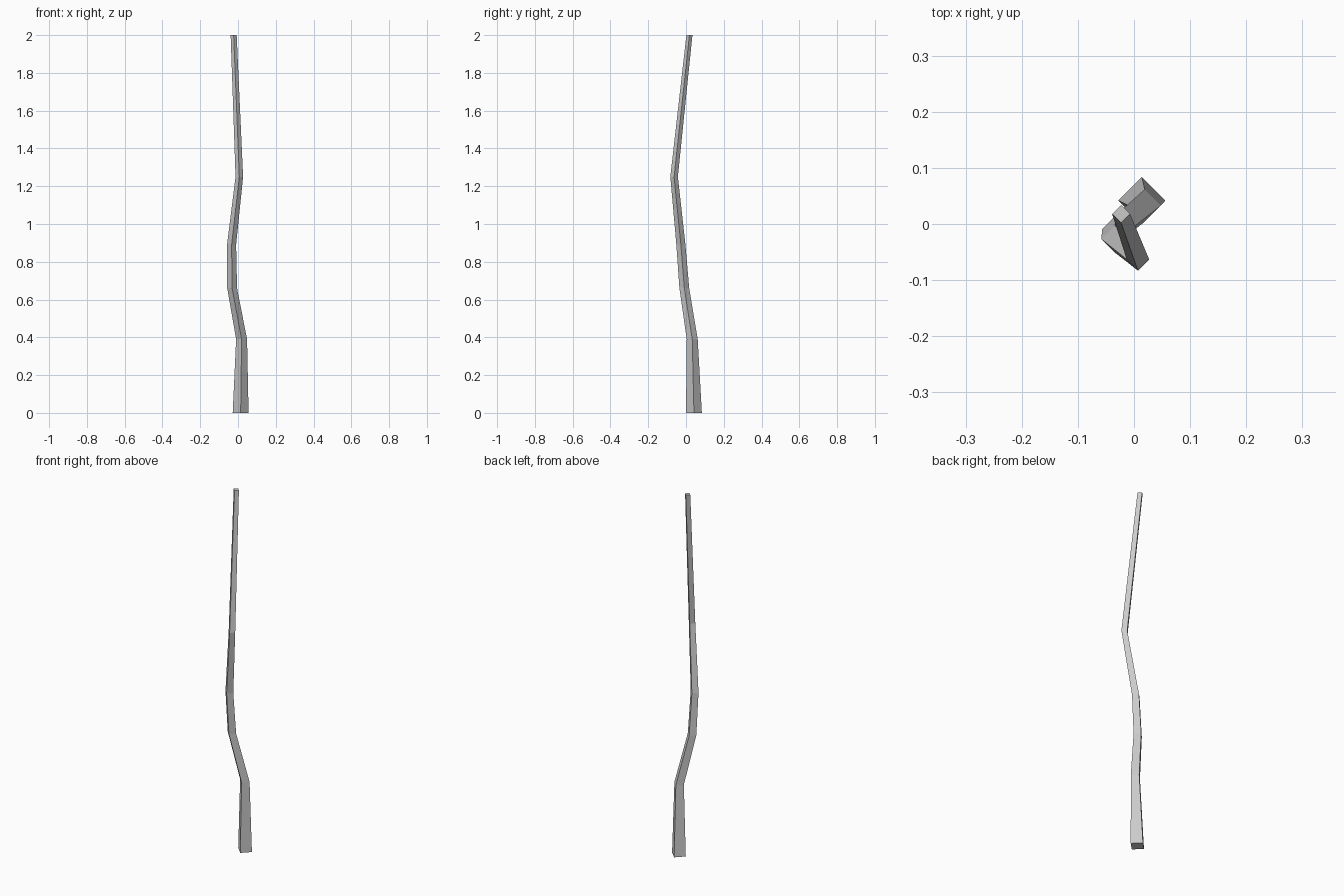
import bpy, bmesh, math

if "Cube" in bpy.data.objects:
    bpy.data.objects.remove(bpy.data.objects["Cube"])

# centre x, centre y, height, corner radius of each square ring along the stick
RINGS = [
    (0.014, 0.042, 0.0, 0.042),
    (0.019, 0.033, 0.39, 0.029),
    (-0.031, -0.009, 0.66, 0.026),
    (-0.034, -0.027, 0.89, 0.024),
    (0.007, -0.063, 1.25, 0.020),
    (-0.023, 0.018, 2.0, 0.016),
]


def lofted_stick(name, rings, sides=4):
    bm = bmesh.new()
    loops = []
    for x, y, z, r in rings:
        loops.append([bm.verts.new((x + r * math.cos(i * math.tau / sides),
                                    y + r * math.sin(i * math.tau / sides), z))
                      for i in range(sides)])
    # side walls between neighbouring rings
    for a, b in zip(loops, loops[1:]):
        for i in range(sides):
            j = (i + 1) % sides
            bm.faces.new((a[i], a[j], b[j], b[i]))
    # end caps
    bm.faces.new(loops[0][::-1])
    bm.faces.new(loops[-1])
    bmesh.ops.recalc_face_normals(bm, faces=bm.faces)
    mesh = bpy.data.meshes.new(name)
    bm.to_mesh(mesh)
    bm.free()
    obj = bpy.data.objects.new(name, mesh)
    bpy.context.collection.objects.link(obj)
    return obj


# crooked tapering wooden stick
lofted_stick("crooked_stick", RINGS)
